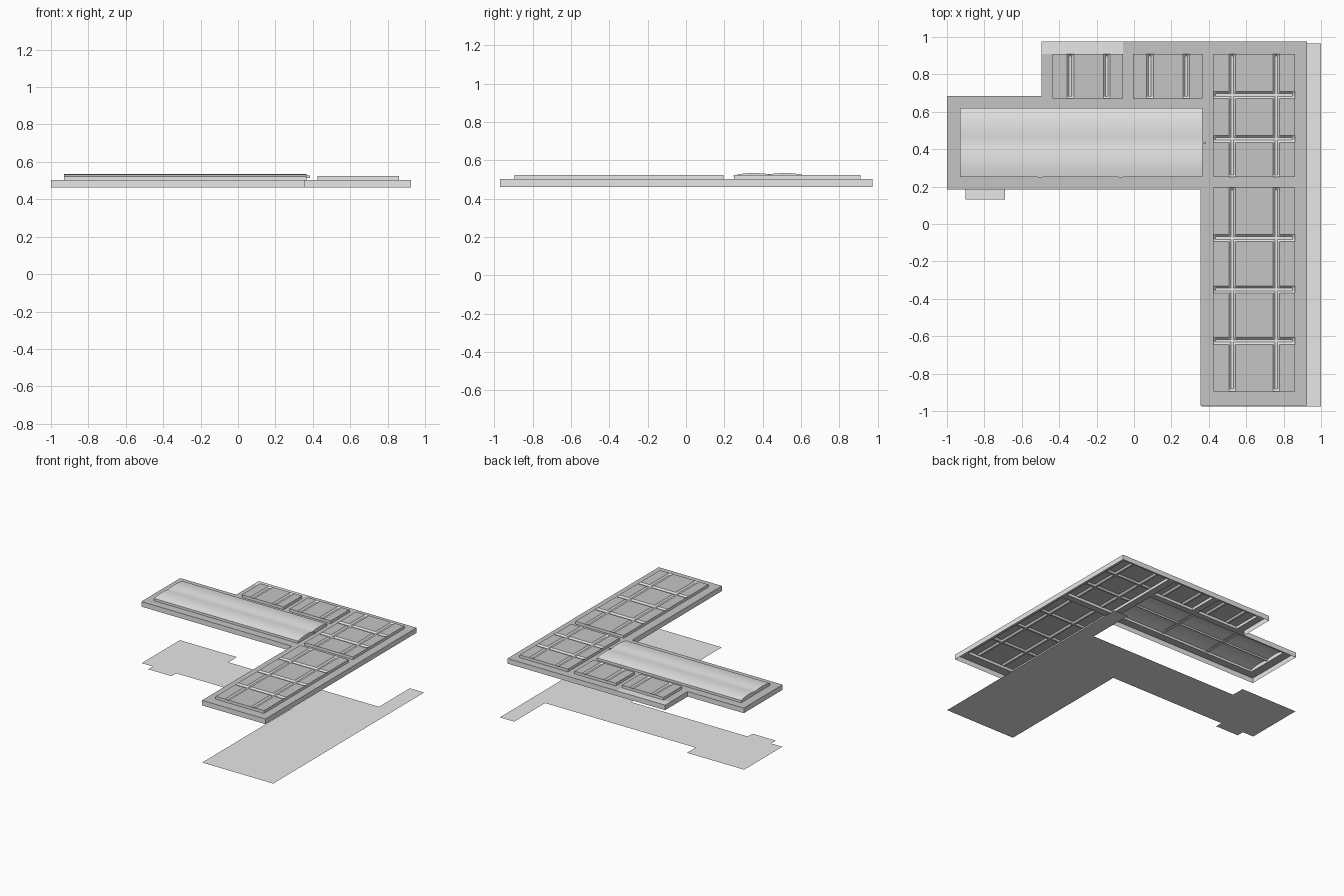
import bpy
import bmesh

cube = bpy.data.objects.get("Cube")
if cube:
    bpy.data.objects.remove(cube, do_unlink=True)


def material(name, value):
    m = bpy.data.materials.new(name)
    m.use_nodes = True
    colour = (value, value, value, 1)
    m.diffuse_color = colour
    m.node_tree.nodes["Principled BSDF"].inputs["Base Color"].default_value = colour
    return m


LIGHT = material("light plaster", 0.8)
DARK = material("grey panel", 0.56)

SKIRT_Z, PLATE_Z, TRAY_Z = 0.462, 0.503, 0.525
BEAM_HALF, BEAM_FLAT, BEAM_DEPTH = 0.018, 0.007, 0.012


def finish(name, bm, smooth=False):
    mesh = bpy.data.meshes.new(name)
    bm.to_mesh(mesh)
    bm.free()
    mesh.materials.append(LIGHT)
    mesh.materials.append(DARK)
    ob = bpy.data.objects.new(name, mesh)
    bpy.context.collection.objects.link(ob)
    if smooth:
        bpy.ops.object.select_all(action="DESELECT")
        ob.select_set(True)
        bpy.context.view_layer.objects.active = ob
        bpy.ops.object.shade_smooth_by_angle(angle=0.5)
    return ob


def sheet(xs, ys, height, keep=lambda x, y: True):
    """Open grid of quads; height gives z, keep tests cell centres."""
    bm = bmesh.new()
    v = [[bm.verts.new((x, y, height(x, y))) for y in ys] for x in xs]
    for i in range(len(xs) - 1):
        for j in range(len(ys) - 1):
            if keep((xs[i] + xs[i + 1]) / 2, (ys[j] + ys[j + 1]) / 2):
                bm.faces.new((v[i][j], v[i + 1][j], v[i + 1][j + 1], v[i][j + 1]))
    bmesh.ops.delete(bm, geom=[p for p in bm.verts if not p.link_faces], context="VERTS")
    return bm


def drop_border(bm, z, outer=lambda edge: True):
    """Pull the open border straight down to z as a wall."""
    edges = [e for e in bm.edges if e.is_boundary and outer(e)]
    new = bmesh.ops.extrude_edge_only(bm, edges=edges)["geom"]
    for g in new:
        if isinstance(g, bmesh.types.BMVert):
            g.co.z = z
        elif isinstance(g, bmesh.types.BMFace):
            g.material_index = 0
    bmesh.ops.recalc_face_normals(bm, faces=bm.faces)


def inside(x, y, box):
    return box[0] < x < box[1] and box[2] < y < box[3]


# Layout: rectangles are x0, x1, y0, y1
WINGS = [(0.355, 0.925, -0.97, 0.975), (-0.495, 0.925, 0.185, 0.975), (-1, 0.925, 0.185, 0.685)]
VAULT = (-0.93, 0.365, 0.25, 0.62)
TRAYS = {
    "back_tray": ((0.425, 0.86, 0.25, 0.91), (0.525, 0.76), (0.455, 0.69)),
    "front_tray": ((0.425, 0.86, -0.895, 0.195), (0.525, 0.76), (-0.625, -0.35, -0.075)),
    "alcove_tray_right": ((-0.435, -0.06, 0.67, 0.91), (-0.34, -0.145), ()),
    "alcove_tray_left": ((-0.005, 0.365, 0.67, 0.91), (0.085, 0.28), ()),
}

# Ceiling plate with open trays and a hanging skirt
holes = [VAULT] + [t[0] for t in TRAYS.values()]
rects = WINGS + holes
xs = sorted({x for r in rects for x in r[:2]})
ys = sorted({y for r in rects for y in r[2:]})
bm = sheet(xs, ys, lambda x, y: PLATE_Z,
           lambda x, y: any(inside(x, y, w) for w in WINGS)
           and not any(inside(x, y, h) for h in holes))
for f in bm.faces:
    c = f.calc_center_median()
    f.material_index = 0 if c.y > 0.91 and c.x < -0.06 else 1


def on_outline(edge):
    m = (edge.verts[0].co + edge.verts[1].co) / 2
    return not any(h[0] - 0.001 < m.x < h[1] + 0.001 and h[2] - 0.001 < m.y < h[3] + 0.001
                   for h in holes)


drop_border(bm, SKIRT_Z, on_outline)
finish("ceiling_plate", bm)


# Raised trays with sunken beam channels
def beam_lines(lo, hi, beams):
    lines = [lo, lo + 0.012, hi - 0.012, hi]
    for b in beams:
        lines += [b - BEAM_HALF, b - BEAM_FLAT, b + BEAM_FLAT, b + BEAM_HALF]
    return sorted(lines)


for name, (box, bx, by) in TRAYS.items():
    def height(x, y):
        rim = x in box[:2] or y in box[2:]
        near = min([abs(x - b) for b in bx] + [abs(y - b) for b in by])
        return TRAY_Z - (BEAM_DEPTH if near < BEAM_FLAT + 0.002 and not rim else 0)

    bm = sheet(beam_lines(*box[:2], bx), beam_lines(*box[2:], by), height)
    for f in bm.faces:
        f.material_index = int(min(p.co.z for p in f.verts) > TRAY_Z - 0.001)
    drop_border(bm, PLATE_Z)
    finish(name, bm)

# Double-arched vault over the long room
MID_Y = 0.435
arch = [(0, 0.528), (0.03, 0.5315), (0.06, 0.534), (0.09, 0.5345), (0.12, 0.533),
        (0.15, 0.529), (0.185, 0.522)]
profile = {MID_Y + s * d: z for d, z in arch for s in (-1, 1)}
bm = sheet(VAULT[:2], sorted(profile), lambda x, y: profile[y])
drop_border(bm, PLATE_Z)
finish("vault", bm, smooth=True)


# Ribs under the vault
def rib(name, x0, x1, y0, y1, z0, z1):
    bm = bmesh.new()
    bmesh.ops.create_cube(bm, size=1)
    for p in bm.verts:
        p.co = (x1 if p.co.x > 0 else x0, y1 if p.co.y > 0 else y0, z1 if p.co.z > 0 else z0)
    finish(name, bm)


rib("vault_ridge_rib", -0.93, 0.385, MID_Y - 0.004, MID_Y + 0.004, 0.514, 0.527)
for i, x in enumerate((-0.5, -0.07)):
    rib("vault_cross_rib_%d" % (i + 1), x - 0.012, x + 0.012, VAULT[2] - 0.001, VAULT[3], 0.517, 0.522)

# Floor sheet
outline = [(0.36, -0.975), (1, -0.975), (1, 0.965), (0.87, 0.965), (0.87, 0.57), (-0.485, 0.57),
           (-0.485, 0.68), (-1, 0.68), (-1, 0.19), (-0.9, 0.19), (-0.9, 0.13), (-0.69, 0.13),
           (-0.69, 0.19), (0.36, 0.19)]
bm = bmesh.new()
bm.faces.new([bm.verts.new((x, y, 0)) for x, y in outline])
finish("floor", bm)
